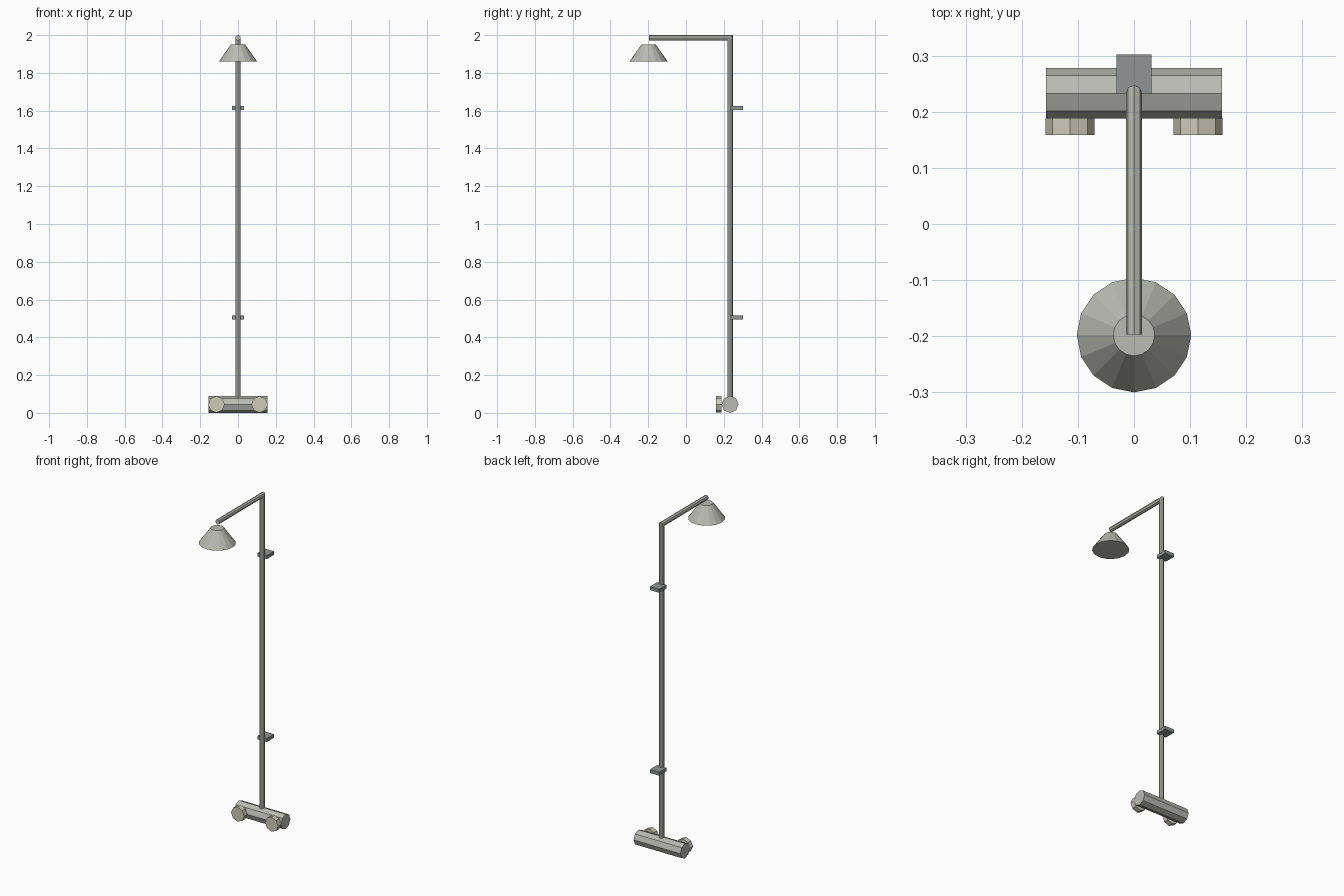
import bpy, bmesh
from math import cos, sin, pi, radians
from mathutils import Matrix, Vector

if "Cube" in bpy.data.objects:
    bpy.data.objects.remove(bpy.data.objects["Cube"])


def material(name, color):
    m = bpy.data.materials.new(name)
    m.diffuse_color = (*color, 1)
    m.use_nodes = True
    m.node_tree.nodes["Principled BSDF"].inputs["Base Color"].default_value = m.diffuse_color
    return m


METAL = material("warm_metal", (0.50, 0.50, 0.46))
DARK = material("dark_metal", (0.28, 0.30, 0.30))
IVORY = material("ivory", (0.62, 0.59, 0.48))


def finish(name, bm, mat):
    bmesh.ops.recalc_face_normals(bm, faces=bm.faces)
    mesh = bpy.data.meshes.new(name)
    bm.to_mesh(mesh)
    bm.free()
    mesh.materials.append(mat)
    obj = bpy.data.objects.new(name, mesh)
    bpy.context.collection.objects.link(obj)
    return obj


def cone(name, center, r1, r2, depth, sides, mat, axis="Z"):
    """Capped cylinder or frustum along an axis."""
    rot = {"X": Matrix.Rotation(radians(90), 4, "Y"),
           "Y": Matrix.Rotation(radians(90), 4, "X"),
           "Z": Matrix.Identity(4)}[axis]
    bm = bmesh.new()
    bmesh.ops.create_cone(bm, cap_ends=True, segments=sides, radius1=r1, radius2=r2,
                          depth=depth, matrix=Matrix.Translation(center) @ rot)
    return finish(name, bm, mat)


def box(name, center, size, mat):
    bm = bmesh.new()
    bmesh.ops.create_cube(bm, size=1, matrix=Matrix.Translation(center) @ Matrix.Diagonal((*size, 1)))
    return finish(name, bm, mat)


POLE_Y, BODY_R, PIPE_R = 0.233, 0.045, 0.0145

# Valve body and the two front knobs
cone("valve_body", (0, POLE_Y, BODY_R), BODY_R, BODY_R, 0.314, 8, METAL, "X")
for side, label in ((-1, "left"), (1, "right")):
    cone(f"{label}_knob", (side * 0.114, 0.174, BODY_R), 0.044, 0.044, 0.03, 8, IVORY, "Y")

# Riser pipe and overhead arm, one octagonal tube with a mitred corner
bm = bmesh.new()
rings = [[], [], []]
for i in range(8):
    u, v = PIPE_R * cos(i * pi / 4), PIPE_R * sin(i * pi / 4)
    top = 2 - PIPE_R + v
    for ring, co in zip(rings, ((u, POLE_Y + v, 0.085), (u, POLE_Y + v, top), (u, -0.197, top))):
        ring.append(bm.verts.new(Vector(co)))
for a, b in zip(rings, rings[1:]):
    for i in range(8):
        j = (i + 1) % 8
        bm.faces.new((a[i], a[j], b[j], b[i]))
bm.faces.new(rings[0])
bm.faces.new(rings[-1])
finish("riser_pipe_and_arm", bm, METAL)

# Wall brackets
for label, z in (("lower", 0.505), ("upper", 1.615)):
    box(f"{label}_wall_bracket", (0, 0.267, z), (0.062, 0.07, 0.021), DARK)

# Shower head, hanging just below the arm
cone("shower_head", (0, -0.198, 1.905), 0.102, 0.037, 0.092, 16, METAL)
